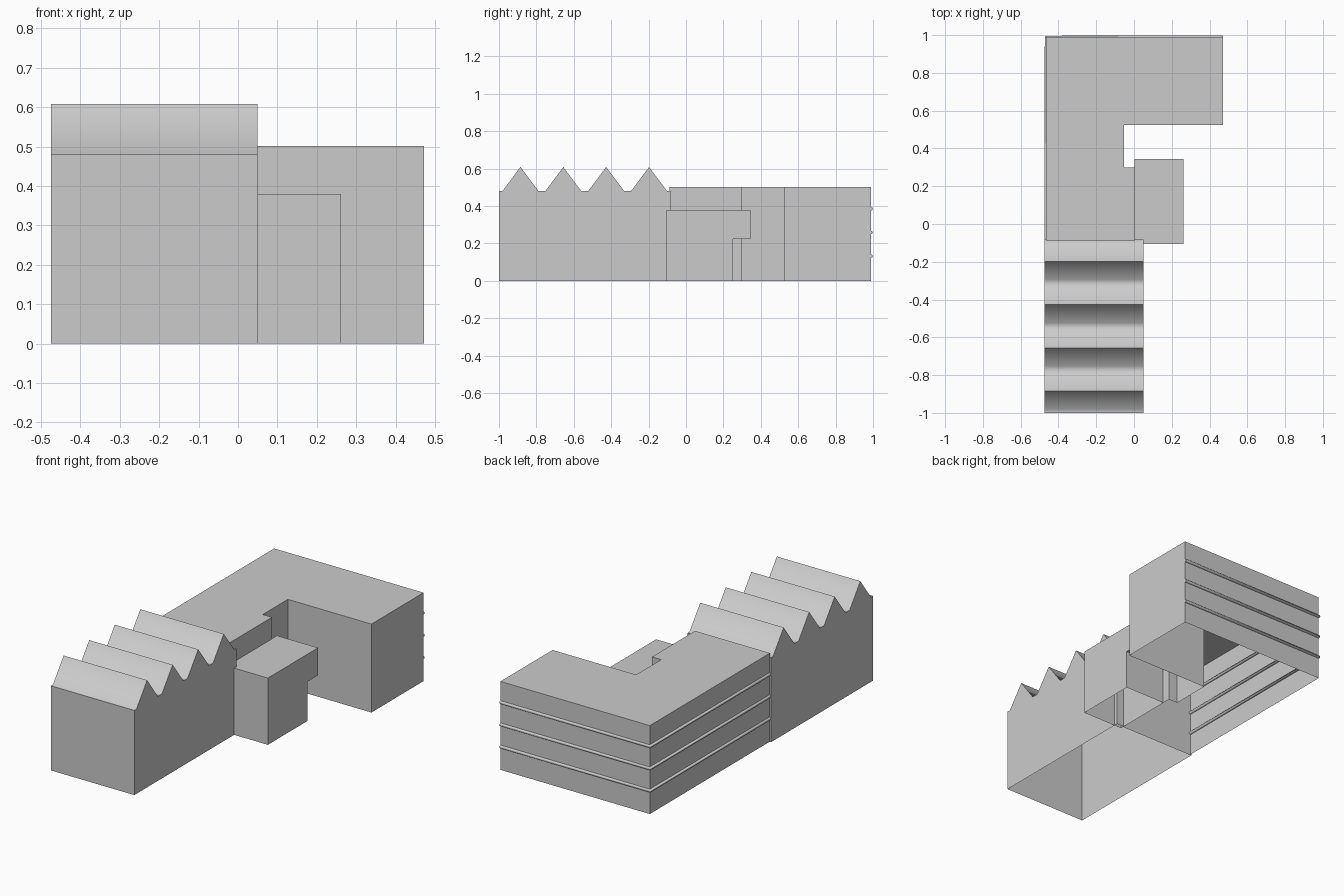
import bpy, bmesh, math

if "Cube" in bpy.data.objects:
    bpy.data.objects.remove(bpy.data.objects["Cube"])


def prism(name, pts, axis, lo, hi):
    """Extrude a 2D outline along x (yz outline) or z (xy outline); underside left open."""
    def place(p, t):
        return (t, p[0], p[1]) if axis == 'x' else (p[0], p[1], t)
    bm = bmesh.new()
    a = [bm.verts.new(place(p, lo)) for p in pts]
    b = [bm.verts.new(place(p, hi)) for p in pts]
    n = len(pts)
    bm.faces.new(a[::-1])
    bm.faces.new(b)
    for i in range(n):
        j = (i + 1) % n
        bm.faces.new((a[i], a[j], b[j], b[i]))
    bmesh.ops.recalc_face_normals(bm, faces=bm.faces[:])
    floor = [f for f in bm.faces if all(v.co.z < 1e-5 for v in f.verts)]
    bmesh.ops.delete(bm, geom=floor, context='FACES_ONLY')
    me = bpy.data.meshes.new(name)
    bm.to_mesh(me)
    bm.free()
    ob = bpy.data.objects.new(name, me)
    bpy.context.collection.objects.link(ob)
    return ob


# Front hall with sawtooth roof
y0, y1, eave, ridge, teeth = -1.0, -0.083, 0.48, 0.608, 4
pitch = (y1 - y0) / teeth
outline = [(y0, 0), (y0, eave)]
for k in range(teeth):
    c = y0 + pitch * (k + 0.5)
    outline += [(c - 0.096, eave), (c, ridge), (c + 0.096, eave)]
outline += [(y1, eave), (y1, 0)]
hall = prism("sawtooth_hall", outline, 'x', -0.475, 0.049)
bpy.context.view_layer.objects.active = hall
hall.select_set(True)
bpy.ops.object.shade_smooth_by_angle(angle=math.radians(60))
hall.select_set(False)

# Flat-roofed rear building with a wing to the right
prism("rear_building",
      [(-0.466, -0.088), (0.005, -0.088), (0.005, 0.298), (-0.053, 0.298),
       (-0.053, 0.523), (0.472, 0.523), (0.472, 0.99), (-0.466, 0.99)],
      'z', 0, 0.502)

# Side annex with overhanging upper floor
prism("side_annex",
      [(-0.105, 0), (0.25, 0), (0.25, 0.223), (0.345, 0.223),
       (0.345, 0.379), (-0.105, 0.379)],
      'x', 0.003, 0.261)

# Facade rails wrapping the left and back walls
for i, z in enumerate((0.132, 0.258, 0.384)):
    cu = bpy.data.curves.new("facade_rail", 'CURVE')
    cu.dimensions = '3D'
    cu.bevel_depth = 0.009
    cu.bevel_resolution = 2
    cu.use_fill_caps = True
    sp = cu.splines.new('POLY')
    path = [(-0.466, -0.088), (-0.466, 0.99), (0.472, 0.99)]
    sp.points.add(len(path) - 1)
    for p, (x, y) in zip(sp.points, path):
        p.co = (x, y, z, 1)
    rail = bpy.data.objects.new(f"facade_rail_{i + 1}", cu)
    bpy.context.collection.objects.link(rail)
